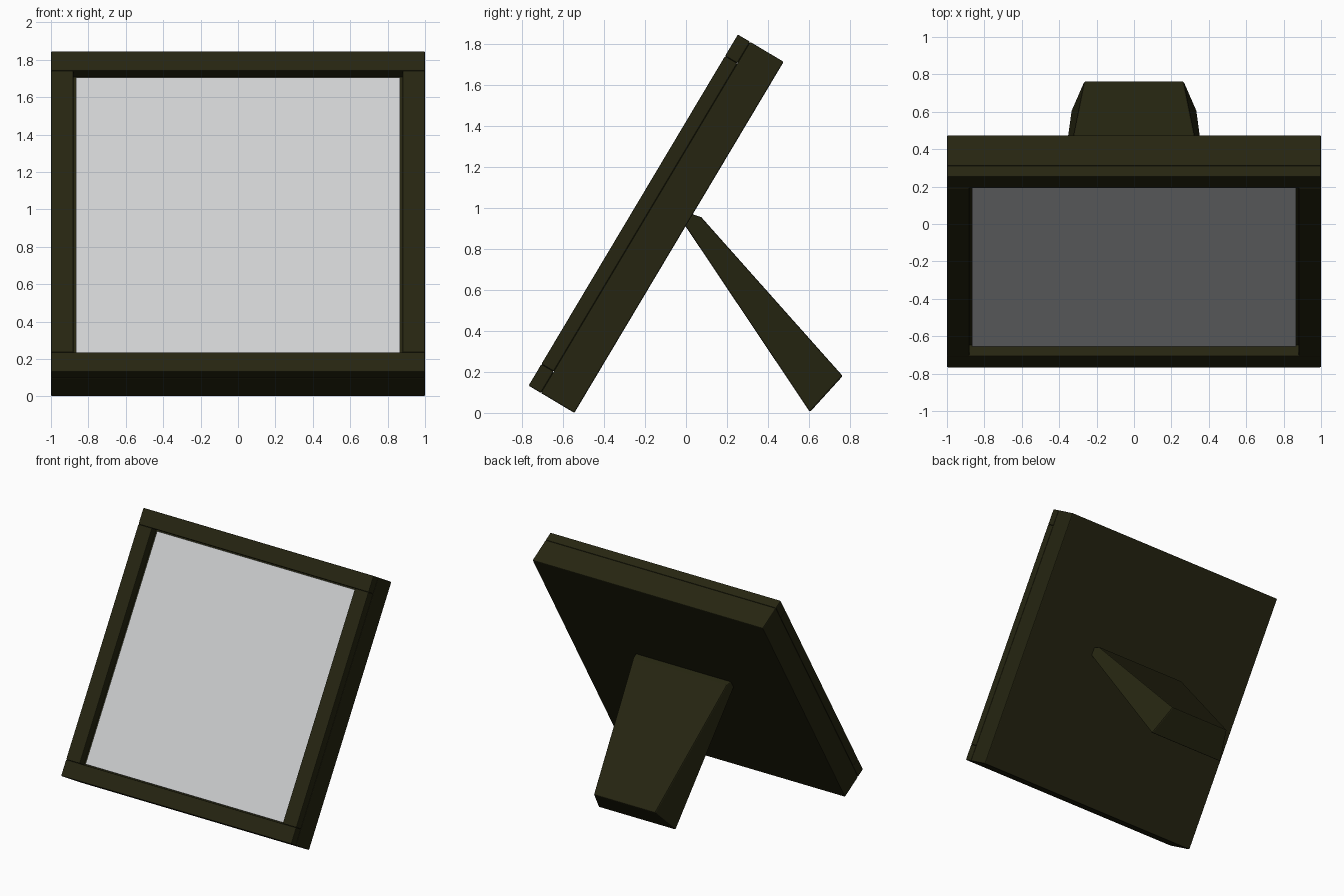
import bpy, bmesh, math
from mathutils import Matrix, Vector

if "Cube" in bpy.data.objects:
    bpy.data.objects.remove(bpy.data.objects["Cube"])


def material(name, rgb):
    m = bpy.data.materials.new(name)
    m.diffuse_color = (*rgb, 1)
    m.use_nodes = True
    m.node_tree.nodes["Principled BSDF"].inputs["Base Color"].default_value = m.diffuse_color
    return m


OLIVE = material("dark olive", (0.019, 0.0185, 0.0055))
SILVER = material("mirror silver", (0.62, 0.63, 0.64))

# The panel leans back about its bottom rear edge
LEAN = Matrix.Translation((0, -0.545, 0)) @ Matrix.Rotation(math.radians(-30.8), 4, 'X')
LENGTH, THICK, SPLIT, BAR = 1.995, 0.26, 0.19, 0.122


def finish(name, bm, mat, bevel):
    bmesh.ops.recalc_face_normals(bm, faces=bm.faces)
    me = bpy.data.meshes.new(name)
    bm.to_mesh(me)
    bm.free()
    me.materials.append(mat)
    ob = bpy.data.objects.new(name, me)
    bpy.context.collection.objects.link(ob)
    if bevel:
        mod = ob.modifiers.new("soft edges", 'BEVEL')
        mod.width, mod.segments = bevel, 2
    return ob


def slab(name, x, y, z, mat=OLIVE, bevel=0.006):
    """Box given by ranges in the leaning panel's own axes."""
    bm = bmesh.new()
    bmesh.ops.create_cube(bm, size=1)
    for v in bm.verts:
        v.co = Vector([a + (b - a) * (c + 0.5) for (a, b), c in zip((x, y, z), v.co)])
    ob = finish(name, bm, mat, bevel)
    ob.matrix_world = LEAN
    return ob


# Backing board
slab("backing_board", (-1, 1), (-SPLIT, 0), (0, LENGTH))

# Front border: full-width rails, side bars between them
front = (-THICK, -SPLIT)
slab("bottom_rail", (-1, 1), front, (0, BAR))
slab("top_rail", (-1, 1), front, (LENGTH - BAR, LENGTH))
for side, x in (("left", (-1, -0.88)), ("right", (0.88, 1))):
    slab(side + "_bar", x, front, (BAR, LENGTH - BAR))

# Recessed mirror
slab("mirror_glass", (-0.867, 0.867), (-0.206, -SPLIT + 0.005),
     (BAR + 0.008, LENGTH - BAR - 0.008), SILVER, 0.003)

# Rear prop leg: side profile (y, z) with half width at each corner
profile = [(-0.005, 0.915, 0.415), (0.03, 0.97, 0.415), (0.075, 0.955, 0.405),
           (0.765, 0.18, 0.265), (0.605, 0.004, 0.335)]
bm = bmesh.new()
left = [bm.verts.new((-w, y, z)) for y, z, w in profile]
right = [bm.verts.new((w, y, z)) for y, z, w in profile]
bm.faces.new(left)
bm.faces.new(right[::-1])
n = len(profile)
for i in range(n):
    j = (i + 1) % n
    bm.faces.new((left[i], right[i], right[j], left[j]))
finish("prop_leg", bm, OLIVE, 0.008)
